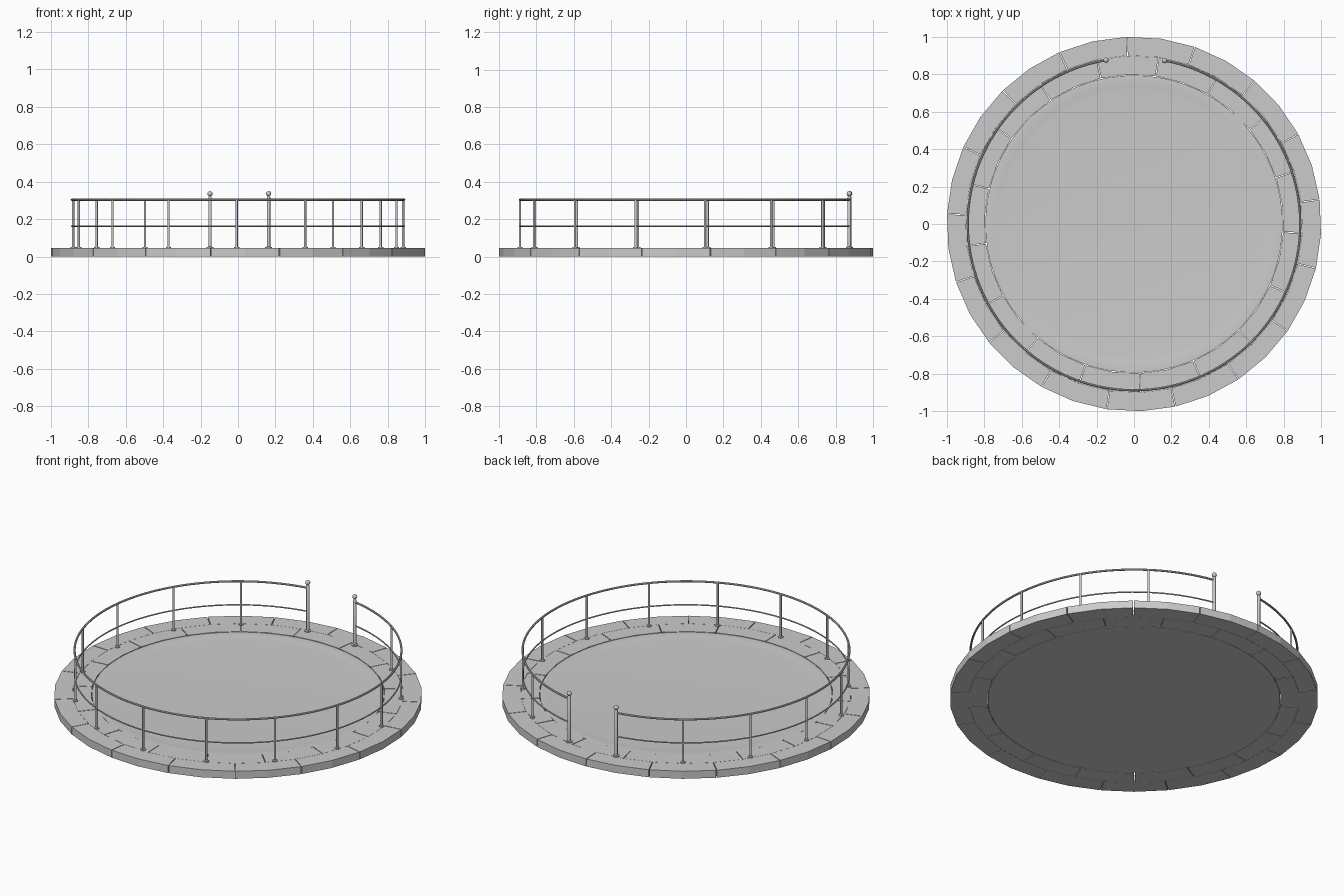
import bpy, bmesh
from math import sin, cos, pi, radians

if "Cube" in bpy.data.objects:
    bpy.data.objects.remove(bpy.data.objects["Cube"])

TOP = 0.045          # height of the stone base
RAIL_R = 0.888       # radius of the railing circle
START = radians(79.4)
STEP = radians(339.7 / 14)


def make_object(name, bm, smooth=False):
    bmesh.ops.recalc_face_normals(bm, faces=bm.faces)
    mesh = bpy.data.meshes.new(name)
    bm.to_mesh(mesh)
    bm.free()
    ob = bpy.data.objects.new(name, mesh)
    bpy.context.collection.objects.link(ob)
    if smooth:
        bpy.ops.object.select_all(action='DESELECT')
        bpy.context.view_layer.objects.active = ob
        ob.select_set(True)
        bpy.ops.object.shade_smooth_by_angle(angle=radians(40))
    return ob


def lathe(bm, profile, n, x=0, y=0):
    """Revolve (radius, height) points about a vertical axis at x, y."""
    rings = []
    for r, z in profile:
        if r == 0:
            rings.append([bm.verts.new((x, y, z))])
        else:
            rings.append([bm.verts.new((x + r * cos(2 * pi * i / n), y + r * sin(2 * pi * i / n), z))
                          for i in range(n)])
    for a, b in zip(rings, rings[1:]):
        for i in range(n):
            j = (i + 1) % n
            face = [a[i % len(a)], a[j % len(a)], b[j % len(b)], b[i % len(b)]]
            bm.faces.new(list(dict.fromkeys(face)))


def stone_ring(name, r0, r1, count, offset, gap=0.004, segs=2):
    """Ring of separate paving blocks with narrow joints."""
    bm = bmesh.new()
    for k in range(count):
        a0 = offset + 2 * pi * k / count
        da = 2 * pi / count
        cols = []
        for s in range(segs + 1):
            a = a0 + da * s / segs
            shift = {0: gap / 2, segs: -gap / 2}.get(s, 0)
            c = []
            for r, z in ((r0, 0), (r1, 0), (r1, TOP), (r0, TOP)):
                t = a + shift / r
                c.append(bm.verts.new((r * cos(t), r * sin(t), z)))
            cols.append(c)
        for p, q in zip(cols, cols[1:]):
            for i in range(4):
                j = (i + 1) % 4
                bm.faces.new((p[i], p[j], q[j], q[i]))
        bm.faces.new(cols[0])
        bm.faces.new(cols[-1][::-1])
    return make_object(name, bm)


# Stone base: outer and inner block rings
stone_ring("outer_stone_ring", 0.9, 1.0, 17, radians(7.5))
stone_ring("inner_stone_ring", 0.798, 0.899, 17, radians(-3.1))

# Central floor with a faintly dished middle
bm = bmesh.new()
lathe(bm, [(0, 0), (0.794, 0), (0.794, 0.043), (0.77, 0.044), (0.74, 0.041), (0.71, 0.039), (0, 0.039)], 68)
make_object("floor_disc", bm, True)

# Railing posts, taller with ball tops beside the gate opening
for k in range(15):
    a = START - k * STEP
    x, y = RAIL_R * cos(a), RAIL_R * sin(a)
    bm = bmesh.new()
    if k in (0, 14):
        profile = [(0, TOP), (0.018, TOP), (0.018, 0.051), (0.009, 0.053), (0.009, 0.318), (0.005, 0.323)]
        profile += [(0.014 * sin(t), 0.336 - 0.014 * cos(t)) for t in (0.5, 1.0, pi / 2, 2.1, 2.6)]
        profile.append((0, 0.35))
        name = "gate_post"
    else:
        profile = [(0, TOP), (0.014, TOP), (0.014, 0.05), (0.006, 0.052), (0.006, 0.304), (0, 0.304)]
        name = "rail_post"
    lathe(bm, profile, 12, x, y)
    make_object(name, bm, True)


def hoop(name, z, radius, segs=112, n=8):
    """Open circular rail running from gate post to gate post."""
    bm = bmesh.new()
    rings = []
    for s in range(segs + 1):
        a = START - 14 * STEP * s / segs
        ring = []
        for i in range(n):
            t = 2 * pi * i / n
            r = RAIL_R + radius * cos(t)
            ring.append(bm.verts.new((r * cos(a), r * sin(a), z + radius * sin(t))))
        rings.append(ring)
    for p, q in zip(rings, rings[1:]):
        for i in range(n):
            j = (i + 1) % n
            bm.faces.new((p[i], p[j], q[j], q[i]))
    bm.faces.new(rings[0])
    bm.faces.new(rings[-1][::-1])
    make_object(name, bm, True)


# Handrail and middle rail
hoop("hand_rail", 0.304, 0.006)
hoop("middle_rail", 0.163, 0.004)
